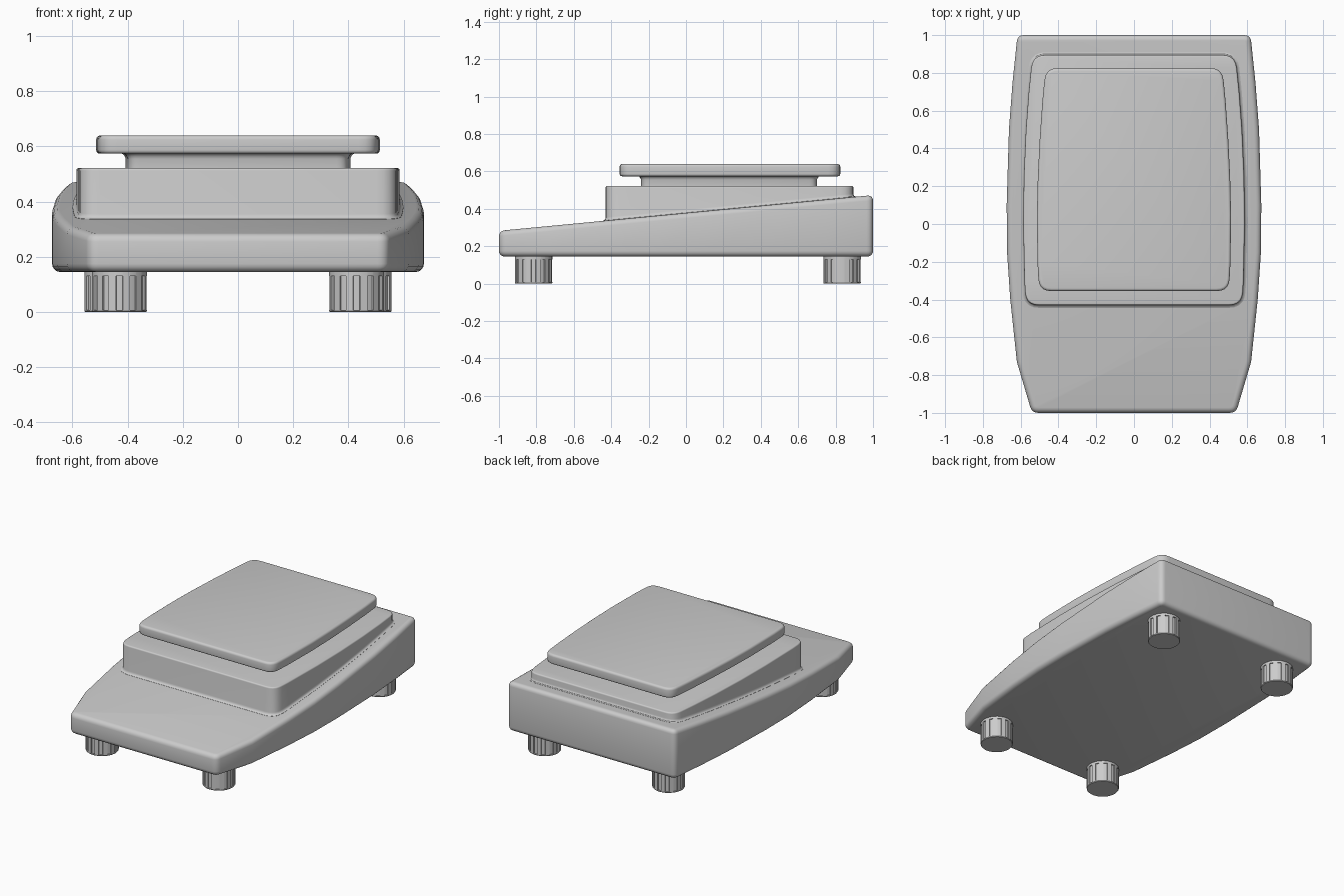
import bpy, bmesh, math
from mathutils import Vector

if "Cube" in bpy.data.objects:
    bpy.data.objects.remove(bpy.data.objects["Cube"])


def finish(name, rings):
    """Skin stacked closed rings, cap both ends, shade smooth by angle."""
    bm = bmesh.new()
    loops = [[bm.verts.new(p) for p in ring] for ring in rings]
    n = len(loops[0])
    for a, b in zip(loops, loops[1:]):
        for i in range(n):
            j = (i + 1) % n
            bm.faces.new((a[i], a[j], b[j], b[i]))
    bm.faces.new(loops[0][::-1])
    bm.faces.new(loops[-1])
    bmesh.ops.recalc_face_normals(bm, faces=bm.faces[:])
    mesh = bpy.data.meshes.new(name)
    bm.to_mesh(mesh)
    bm.free()
    ob = bpy.data.objects.new(name, mesh)
    bpy.context.collection.objects.link(ob)
    bpy.ops.object.select_all(action='DESELECT')
    ob.select_set(True)
    bpy.context.view_layer.objects.active = ob
    bpy.ops.object.shade_smooth_by_angle(angle=math.radians(32))
    return ob


def outline(side, r, steps=5):
    """Mirror a (y, half width) profile and round its four end corners."""
    right = [Vector((w, y)) for y, w in side]
    pts = right + [Vector((-p.x, p.y)) for p in reversed(right)]
    n, m, out = len(pts), len(right), []
    for i, p in enumerate(pts):
        if i not in (0, m - 1, m, n - 1):
            out.append(p)
            continue
        a = p + (pts[i - 1] - p).normalized() * r
        b = p + (pts[(i + 1) % n] - p).normalized() * r
        for k in range(steps + 1):
            t = k / steps
            out.append(a * (1 - t) ** 2 + p * 2 * t * (1 - t) + b * t * t)
    return out


def inset(poly, d):
    """Move a counter-clockwise outline inward by d."""
    out, n = [], len(poly)
    for i, p in enumerate(poly):
        e1 = (p - poly[i - 1]).normalized()
        e2 = (poly[(i + 1) % n] - p).normalized()
        n1, n2 = Vector((-e1.y, e1.x)), Vector((-e2.y, e2.x))
        out.append(p + (n1 + n2) * (d / (1 + n1.dot(n2))))
    return out


def slope(y):
    return 0.378 + 0.0955 * y


def loft(name, poly, section):
    """Section rows: (inset, z, whether z is measured from the sloped deck)."""
    rings = []
    for d, z, on_slope in section:
        rings.append([(p.x, p.y, z + (slope(p.y) if on_slope else 0))
                      for p in inset(poly, d)])
    return finish(name, rings)


def rounded(r, z, direction, on_slope=False, steps=4):
    """Quarter-round edge: direction 1 for an upper edge, -1 for a lower one."""
    rows = []
    for k in range(steps + 1):
        a = math.pi / 2 * k / steps
        rows.append((r * (1 - math.cos(a)),
                     z - direction * r * (1 - math.sin(a)), on_slope))
    return rows if direction > 0 else rows[::-1]


# Wedge-shaped housing with bowed sides
body = outline([(-1, .54), (-.73, .62), (-.4, .655), (-.15, .672), (.1, .674),
                (.5, .662), (.75, .643), (1, .617)], .035)
loft("housing", body,
     rounded(.03, .145, -1) + rounded(.028, 0, 1, True))

# Raised platform, with a small fillet where it meets the sloping deck
riser = outline([(-.43, .572), (-.3, .58), (0, .586), (.25, .583),
                 (.5, .572), (.7, .557), (.895, .537)], .07)
loft("platform", riser,
     [(-.014, -.02, True), (-.014, .001, True), (-.006, .004, True),
      (-.002, .009, True), (0, .018, True)] + rounded(.009, .522, 1))

# Neck that flares out under the weighing plate
neck = outline([(-.24, .398), (0, .407), (.2, .405), (.45, .393), (.70, .37)], .04)
loft("plate_neck", neck,
     [(0, .51, False), (0, .555, False), (-.004, .565, False),
      (-.010, .572, False), (-.02, .576, False), (-.02, .59, False)])

# Weighing plate
plate = outline([(-.355, .503), (-.2, .511), (.05, .514), (.25, .509),
                 (.45, .499), (.65, .485), (.825, .468)], .065)
loft("weighing_plate", plate,
     rounded(.013, .574, -1) + rounded(.015, .64, 1))


def foot(name, x, y, r=.1, count=12):
    """Round foot with shallow finger slots around the side."""
    rings = []
    for z, rr in ((0, r - .003), (.004, r), (.008, r), (.008, r - .007),
                  (.13, r - .007), (.13, r), (.16, r)):
        ring = []
        for i in range(count):
            for f, ridge in ((-.27, 0), (-.26, 1), (.26, 1), (.27, 0), (.5, 0)):
                a = math.tau * (i + .5 + f) / count
                q = r if ridge and z > .004 else rr
                ring.append((x + q * math.cos(a), y + q * math.sin(a), z))
        rings.append(ring)
    ob = finish(name, rings)
    bm = bmesh.new()
    bm.from_mesh(ob.data)
    bmesh.ops.remove_doubles(bm, verts=bm.verts[:], dist=1e-5)
    bm.to_mesh(ob.data)
    bm.free()


# Four levelling feet
for side, sx in (("left", -1), ("right", 1)):
    foot("front_foot_" + side, sx * .43, -.815)
    foot("rear_foot_" + side, sx * .457, .835)
